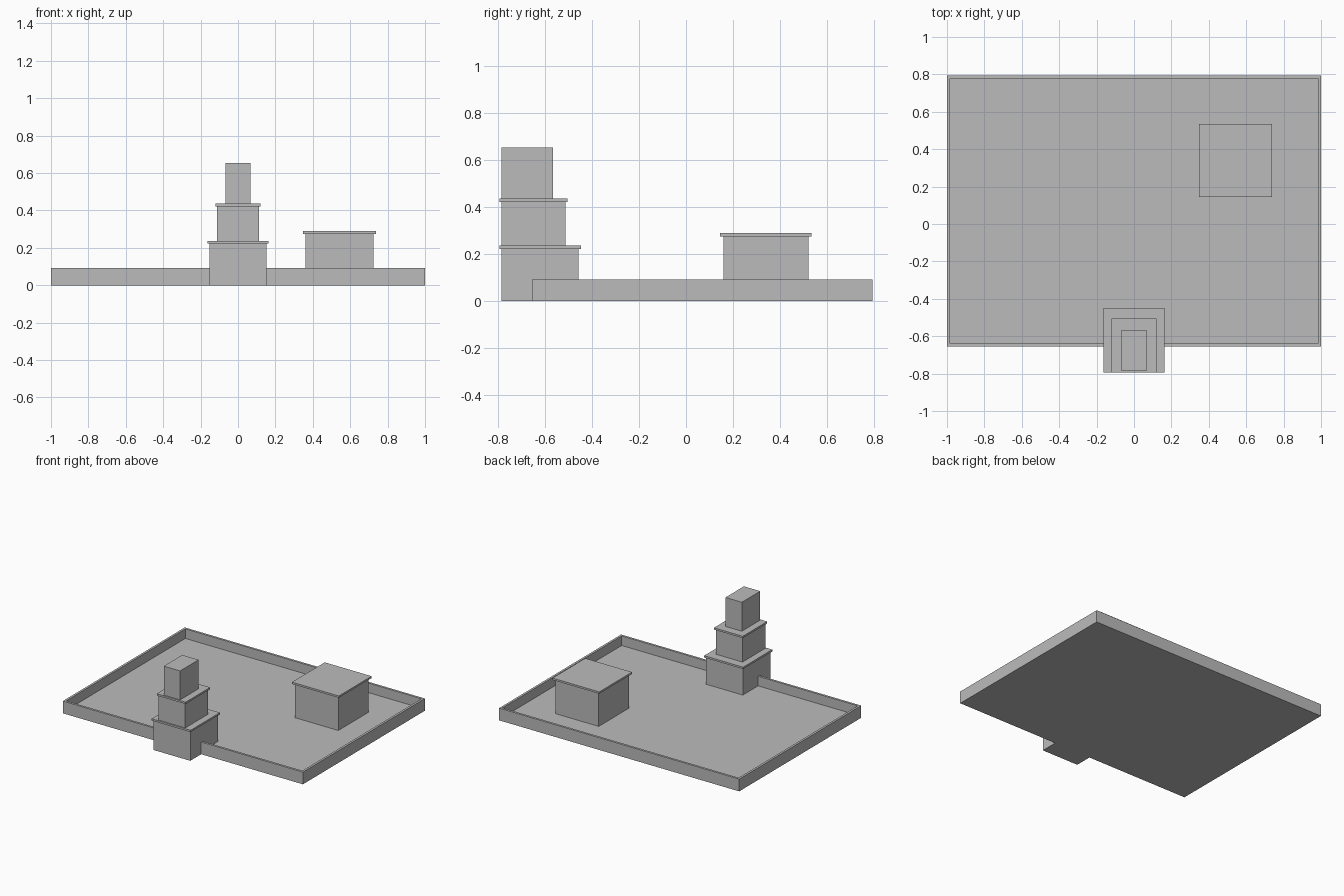
import bpy
import bmesh
from mathutils import Vector

if "Cube" in bpy.data.objects:
    bpy.data.objects.remove(bpy.data.objects["Cube"], do_unlink=True)

# Single stone grey material
grey = bpy.data.materials.new("stone_grey")
grey.use_nodes = True
colour = (0.5, 0.5, 0.5, 1)
grey.diffuse_color = colour
grey.node_tree.nodes["Principled BSDF"].inputs["Base Color"].default_value = colour


def box(name, x, y, z, rim=None):
    """Box from (min, max) ranges; rim = (width, depth) sinks the top inside a parapet."""
    bm = bmesh.new()
    bmesh.ops.create_cube(bm, size=1)
    for v in bm.verts:
        v.co = Vector(r[0] if c < 0 else r[1] for c, r in zip(v.co, (x, y, z)))
    bm.normal_update()
    if rim:
        top = max(bm.faces, key=lambda f: f.calc_center_median().z)
        # First inset makes the rim, the second becomes the inner walls
        bmesh.ops.inset_region(bm, faces=[top], thickness=rim[0])
        floor = bmesh.ops.extrude_face_region(bm, geom=[top])["geom"]
        bmesh.ops.translate(bm, vec=(0, 0, -rim[1]),
                            verts=[g for g in floor if isinstance(g, bmesh.types.BMVert)])
        if top.is_valid:
            bmesh.ops.delete(bm, geom=[top], context='FACES_ONLY')
        bmesh.ops.recalc_face_normals(bm, faces=bm.faces)
    mesh = bpy.data.meshes.new(name)
    bm.to_mesh(mesh)
    bm.free()
    mesh.materials.append(grey)
    obj = bpy.data.objects.new(name, mesh)
    bpy.context.collection.objects.link(obj)
    return obj


# Walled courtyard
box("courtyard", (-1, 1), (-0.656, 0.795), (0, 0.092), rim=(0.024, 0.072))

# Gate tower: stepped tiers sharing one front plane, with thin ledges
front = -0.786
ledge = 0.009
tiers = [("lower", 0.153, -0.457, 0, 0.222),
         ("middle", 0.111, -0.513, 0.236, 0.422),
         ("upper", 0.068, -0.567, 0.436, 0.654)]
for name, half, back, low, high in tiers:
    box(f"tower_{name}_tier", (-half, half), (front, back), (low, high))
    if name != "upper":
        w = half + ledge
        box(f"tower_{name}_ledge", (-w, w), (front - ledge, back + ledge),
            (high, high + 0.014))

# Square hall with overhanging flat roof
cx, cy = 0.543, 0.34
for name, half, low, high in [("hall_walls", 0.181, 0.02, 0.275),
                              ("hall_roof", 0.195, 0.275, 0.289)]:
    box(name, (cx - half, cx + half), (cy - half, cy + half), (low, high))
